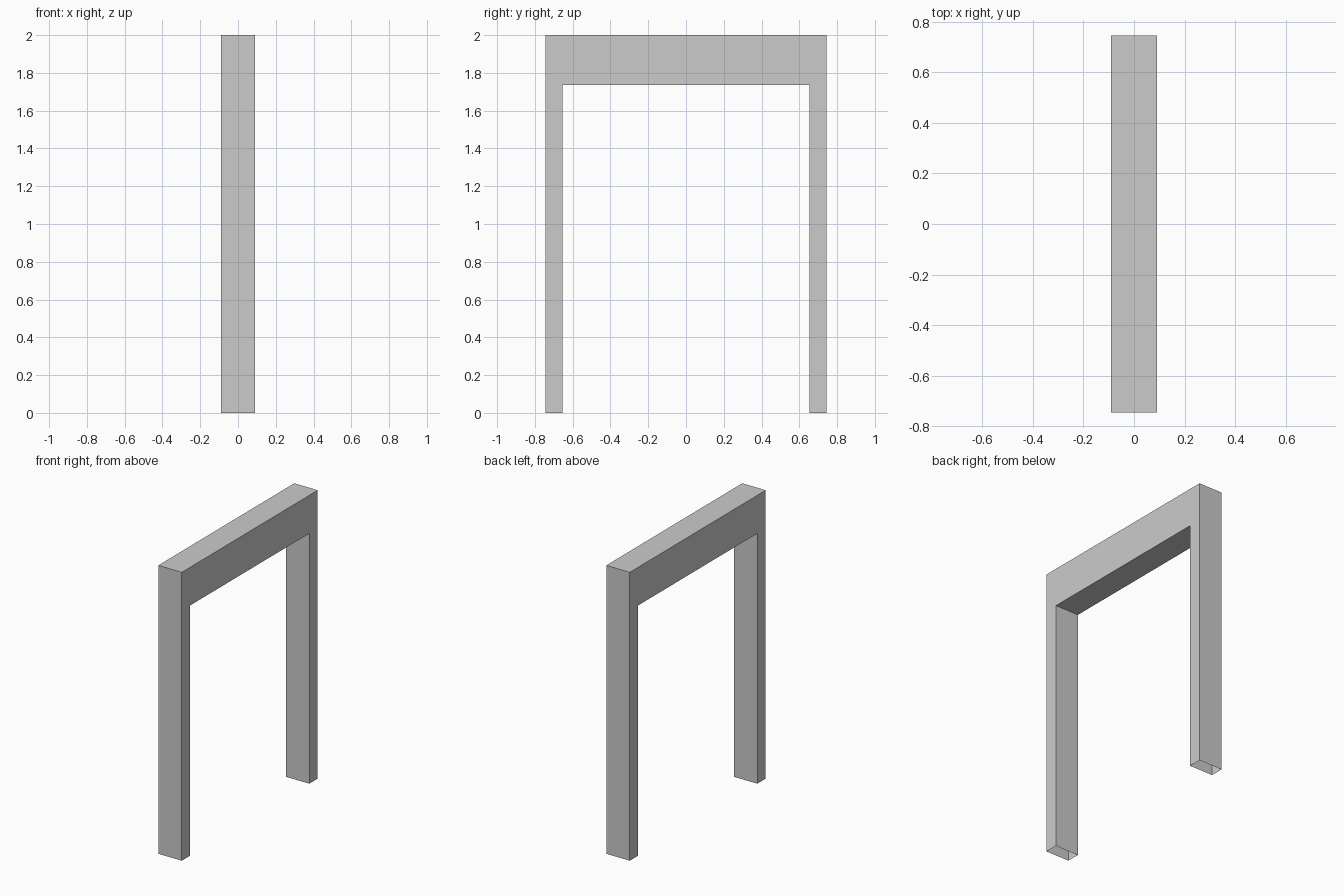
import bpy
import bmesh

cube = bpy.data.objects.get("Cube")
if cube:
    bpy.data.objects.remove(cube, do_unlink=True)

HALF_WIDTH, HALF_SPAN, INNER_SPAN = 0.09, 0.745, 0.653
TOP, UNDERSIDE = 2.0, 1.735

# Plain grey finish
grey = bpy.data.materials.new("light_grey")
grey.use_nodes = True
colour = (0.6, 0.6, 0.6, 1)
grey.diffuse_color = colour
grey.node_tree.nodes["Principled BSDF"].inputs["Base Color"].default_value = colour

# Portal outline in the YZ plane, extruded across its width
outline = [(-HALF_SPAN, 0), (-INNER_SPAN, 0), (-INNER_SPAN, UNDERSIDE),
           (INNER_SPAN, UNDERSIDE), (INNER_SPAN, 0), (HALF_SPAN, 0),
           (HALF_SPAN, TOP), (-HALF_SPAN, TOP)]
bm = bmesh.new()
side = bm.faces.new([bm.verts.new((-HALF_WIDTH, y, z)) for y, z in outline])
extruded = bmesh.ops.extrude_face_region(bm, geom=[side], use_keep_orig=True)
moved = [v for v in extruded["geom"] if isinstance(v, bmesh.types.BMVert)]
bmesh.ops.translate(bm, verts=moved, vec=(2 * HALF_WIDTH, 0, 0))
bmesh.ops.recalc_face_normals(bm, faces=bm.faces)

# The shell is hollow, with open feet
feet = [f for f in bm.faces if all(v.co.z < 0.001 for v in f.verts)]
bmesh.ops.delete(bm, geom=feet, context="FACES_ONLY")

mesh = bpy.data.meshes.new("portal_frame")
bm.to_mesh(mesh)
bm.free()
mesh.materials.append(grey)
frame = bpy.data.objects.new("portal_frame", mesh)
bpy.context.collection.objects.link(frame)
